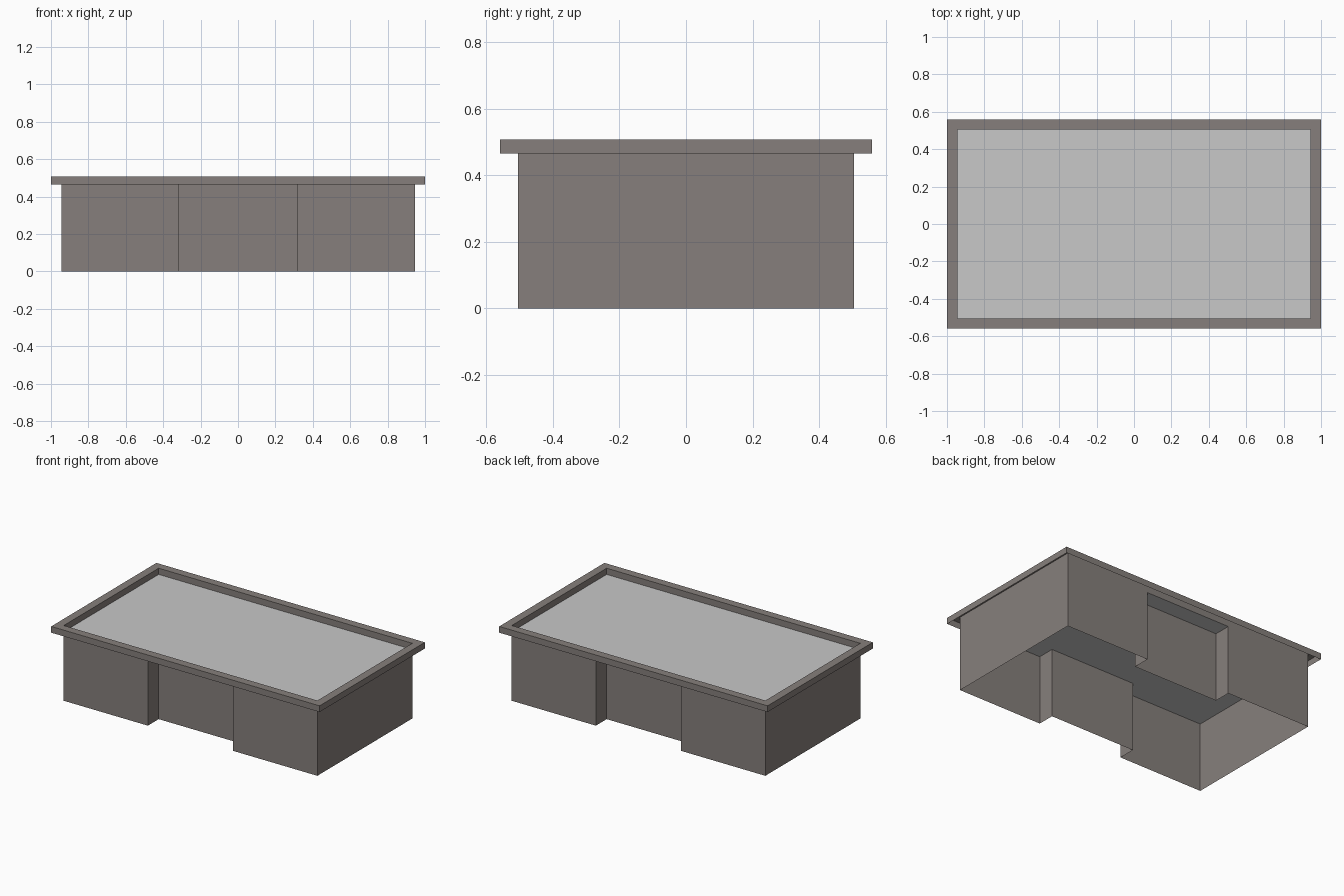
import bpy, bmesh

if "Cube" in bpy.data.objects:
    bpy.data.objects.remove(bpy.data.objects["Cube"])

HX, HY = 0.945, 0.505      # wall half sizes
RX, RY = 1.0, 0.56         # rim half sizes
NX, NY = 0.318, 0.39       # recess half width and wall line
Z_ROOF, Z_TOP = 0.465, 0.507


def material(name, rgb):
    m = bpy.data.materials.new(name)
    m.diffuse_color = (*rgb, 1)
    m.use_nodes = True
    m.node_tree.nodes["Principled BSDF"].inputs["Base Color"].default_value = m.diffuse_color
    return m


stone = material("warm grey wall", (0.24, 0.213, 0.2))
light = material("light grey roof", (0.58, 0.58, 0.58))


def make(name, mat, build):
    bm = bmesh.new()
    build(bm)
    me = bpy.data.meshes.new(name)
    bm.to_mesh(me)
    bm.free()
    ob = bpy.data.objects.new(name, me)
    me.materials.append(mat)
    bpy.context.collection.objects.link(ob)


def ring(bm, pts, z):
    return [bm.verts.new((x, y, z)) for x, y in pts]


def bridge(bm, a, b):
    # quads between two closed loops, outward for anticlockwise a below b
    n = len(a)
    for i in range(n):
        j = (i + 1) % n
        bm.faces.new((a[i], a[j], b[j], b[i]))


def rect(x, y):
    return [(-x, -y), (x, -y), (x, y), (-x, y)]


# thin outer walls, recessed in the middle of front and back, open below
half = [(-HX, -HY), (-NX, -HY), (-NX, -NY), (NX, -NY), (NX, -HY), (HX, -HY)]
outline = half + [(-x, -y) for x, y in half]
make("walls", stone, lambda bm: bridge(bm, ring(bm, outline, 0), ring(bm, outline, Z_ROOF)))


# overhanging rim: outer band, flat top, inner band, open underneath
def rim(bm):
    loops = [ring(bm, rect(RX, RY), Z_ROOF), ring(bm, rect(RX, RY), Z_TOP),
             ring(bm, rect(HX, HY), Z_TOP), ring(bm, rect(HX, HY), Z_ROOF)]
    for a, b in zip(loops, loops[1:]):
        bridge(bm, a, b)


make("roof_rim", stone, rim)

# flat roof sheet, also the ceiling of the recesses
make("roof_sheet", light, lambda bm: bm.faces.new(ring(bm, rect(HX, HY), Z_ROOF)))
